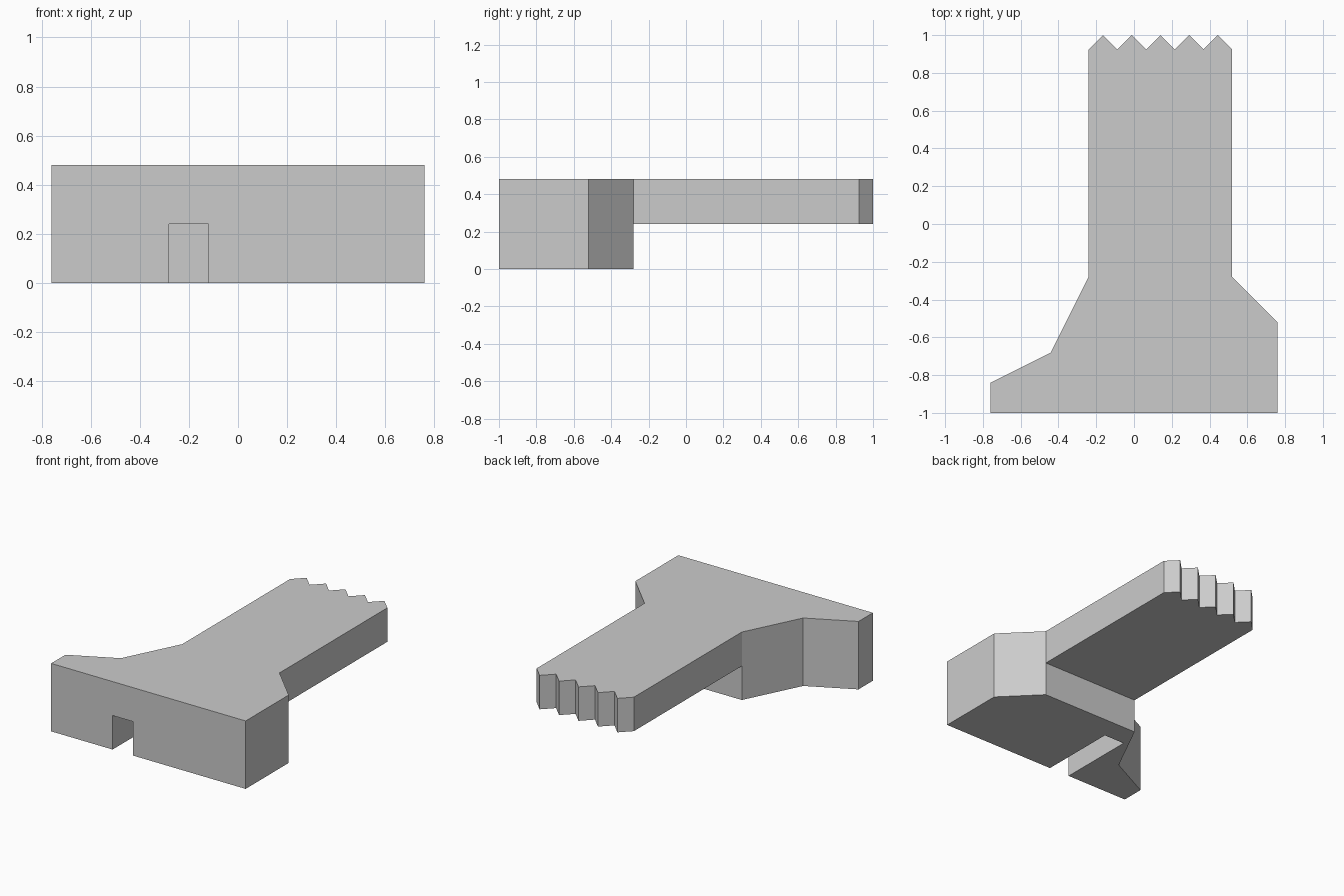
import bpy
import bmesh

default = bpy.data.objects.get("Cube")
if default:
    bpy.data.objects.remove(default, do_unlink=True)

# Single grey material
grey = bpy.data.materials.new("plain_grey")
grey.use_nodes = True
colour = (0.6, 0.6, 0.6, 1)
grey.diffuse_color = colour
grey.node_tree.nodes["Principled BSDF"].inputs["Base Color"].default_value = colour


def prism(name, outline, bottom, top):
    """Extrude a plan outline between two heights."""
    bm = bmesh.new()
    face = bm.faces.new([bm.verts.new((x, y, bottom)) for x, y in outline])
    extruded = bmesh.ops.extrude_face_region(bm, geom=[face])["geom"]
    verts = [g for g in extruded if isinstance(g, bmesh.types.BMVert)]
    bmesh.ops.translate(bm, verts=verts, vec=(0, 0, top - bottom))
    bmesh.ops.recalc_face_normals(bm, faces=bm.faces)
    mesh = bpy.data.meshes.new(name)
    bm.to_mesh(mesh)
    bm.free()
    mesh.materials.append(grey)
    obj = bpy.data.objects.new(name, mesh)
    bpy.context.collection.objects.link(obj)
    return obj


def cut_box(target, name, x0, x1, y0, y1, bottom, top):
    """Subtract a box from the target and discard the cutter."""
    cutter = prism(name, [(x0, y0), (x1, y0), (x1, y1), (x0, y1)], bottom, top)
    cutter.hide_render = True
    mod = target.modifiers.new(name, 'BOOLEAN')
    mod.operation = 'DIFFERENCE'
    mod.solver = 'EXACT'
    mod.object = cutter
    bpy.context.view_layer.objects.active = target
    bpy.ops.object.modifier_apply(modifier=name)
    bpy.data.objects.remove(cutter, do_unlink=True)


# Plan: flared head, straight blade and a row of five teeth at the back
left, right, root, teeth = 0.52, -0.24, 0.924, 5
pitch = (left - right) / teeth
outline = [(-0.76, -1), (0.76, -1), (0.76, -0.52), (left, -0.28), (left, root)]
for i in range(teeth):
    outline.append((left - (i + 0.5) * pitch, 1))
    outline.append((left - (i + 1) * pitch, root))
outline += [(right, -0.28), (-0.44, -0.68), (-0.76, -0.84)]
body = prism("toothed_blade_and_head", outline, 0, 0.48)

# Clear the space under the blade, then the blind slot in the head
cut_box(body, "under_blade_cut", -0.4, 0.7, -0.28, 1.2, -0.2, 0.24)
cut_box(body, "front_slot_cut", -0.28, -0.12, -1.2, -0.44, -0.2, 0.24)
